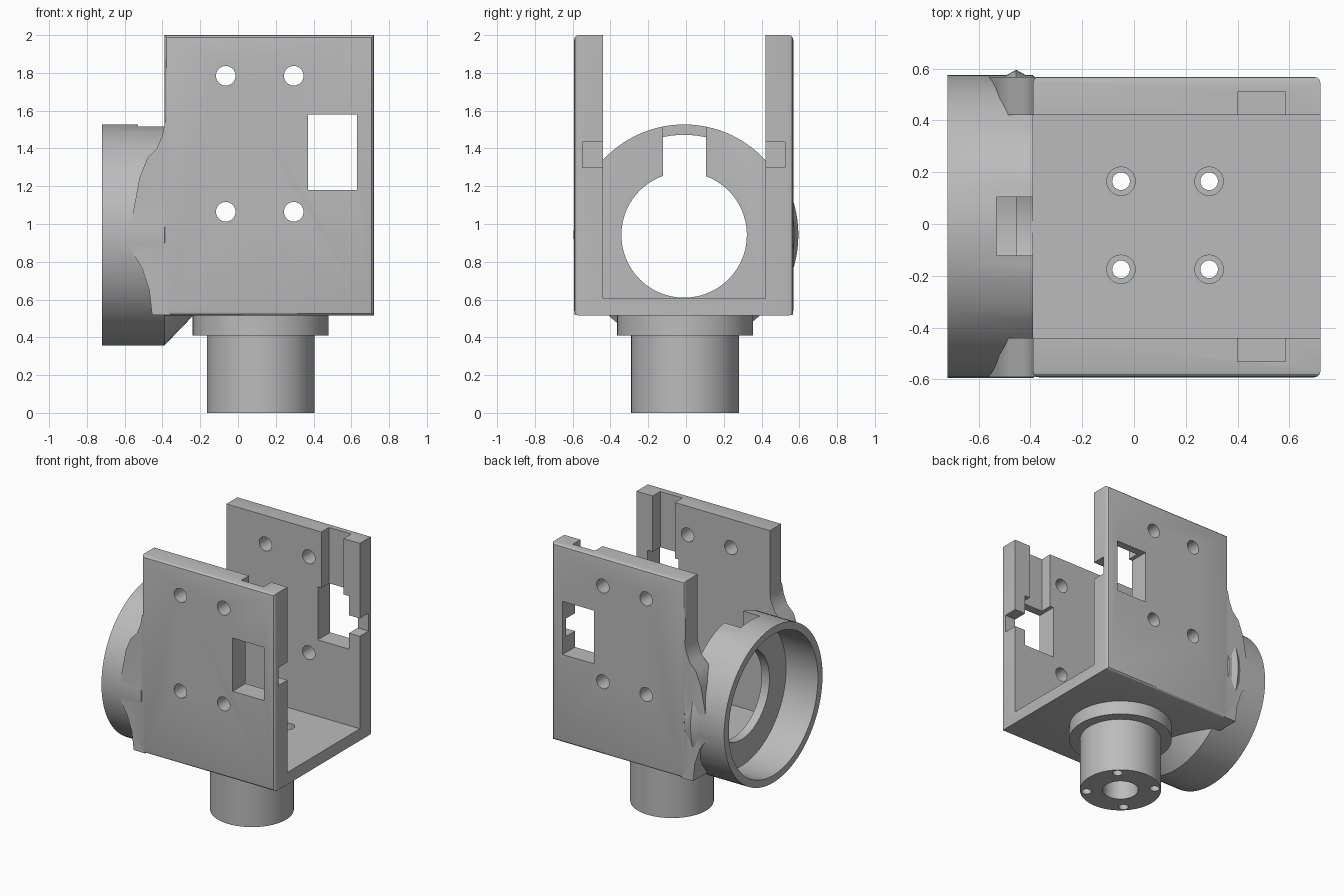
import bpy, bmesh
from math import radians, pi
from mathutils import Matrix, Vector

old = bpy.data.objects.get("Cube")
if old:
    bpy.data.objects.remove(old, do_unlink=True)

# Single plain grey material
grey = bpy.data.materials.new("matte grey")
grey.use_nodes = True
colour = (0.5, 0.5, 0.5, 1)
grey.diffuse_color = colour
grey.node_tree.nodes["Principled BSDF"].inputs["Base Color"].default_value = colour


def finish(bm, name):
    bmesh.ops.recalc_face_normals(bm, faces=bm.faces)
    mesh = bpy.data.meshes.new(name)
    bm.to_mesh(mesh)
    bm.free()
    ob = bpy.data.objects.new(name, mesh)
    bpy.context.collection.objects.link(ob)
    mesh.materials.append(grey)
    return ob


def box(name, x0, x1, y0, y1, z0, z1, bevel=0):
    bm = bmesh.new()
    bmesh.ops.create_cube(bm, size=1)
    lo, hi = Vector((x0, y0, z0)), Vector((x1, y1, z1))
    for v in bm.verts:
        v.co = (lo + hi) / 2 + v.co * (hi - lo)
    if bevel:
        # round only the borders of the two side faces
        edges = [e for e in bm.edges if abs(e.verts[0].co.y - e.verts[1].co.y) < 1e-5]
        bmesh.ops.bevel(bm, geom=edges, offset=bevel, segments=3, profile=0.5, affect='EDGES')
    return finish(bm, name)


def lathe(name, profile, centre, axis, sides=96):
    """Closed solid from (position, radius) pairs along one axis."""
    bm = bmesh.new()
    turn = {'X': Matrix.Rotation(pi / 2, 4, 'Y'), 'Y': Matrix.Rotation(-pi / 2, 4, 'X'),
            'Z': Matrix.Identity(4)}[axis]
    rings = []
    for h, r in profile:
        ring = []
        for i in range(sides):
            p = Matrix.Rotation(2 * pi * i / sides, 4, 'Z') @ Vector((r, 0, h))
            ring.append(bm.verts.new(turn @ p + Vector(centre)))
        rings.append(ring)
    for a, b in zip(rings, rings[1:]):
        for i in range(sides):
            j = (i + 1) % sides
            bm.faces.new((a[i], a[j], b[j], b[i]))
    bm.faces.new(rings[0])
    bm.faces.new(rings[-1])
    return finish(bm, name)


def plate(name, outline, y0, y1):
    bm = bmesh.new()
    face = bm.faces.new([bm.verts.new((x, y0, z)) for x, z in outline])
    out = bmesh.ops.extrude_face_region(bm, geom=[face])["geom"]
    bmesh.ops.translate(bm, vec=(0, y1 - y0, 0),
                        verts=[v for v in out if isinstance(v, bmesh.types.BMVert)])
    return finish(bm, name)


def combine(target, others, op='DIFFERENCE'):
    for other in others:
        mod = target.modifiers.new("cut", 'BOOLEAN')
        mod.operation, mod.solver, mod.object = op, 'EXACT', other
        bpy.context.view_layer.objects.active = target
        bpy.ops.object.modifier_apply(modifier=mod.name)


helpers = []


def keep(ob):
    ob.hide_render = True
    helpers.append(ob)
    return ob


CY, CZ = -0.01, 0.942            # axis of the round collar
IN0, IN1 = -0.44, 0.42           # inner wall planes

# U-shaped bracket, with flared edges leading into the collar
bracket = box("bracket_housing", -0.39, 0.72, -0.592, 0.568, 0.515, 2.0, bevel=0.025)
flare = keep(plate("flare", [(-0.36, 0.517), (-0.455, 0.517), (-0.47, 0.65), (-0.51, 0.77),
                             (-0.56, 0.85), (-0.56, 1.04), (-0.52, 1.25), (-0.48, 1.35),
                             (-0.43, 1.4), (-0.4, 1.47), (-0.385, 1.55), (-0.36, 1.55)],
                   -0.591, 0.567))
combine(bracket, [flare], 'UNION')
combine(bracket, [keep(box("channel", -1, 1, IN0, IN1, 0.605, 2.2))])

# Collar with a conical underside that meets the floor
collar = keep(lathe("collar", [(-0.72, 0.585), (-0.39, 0.585), (-0.24, 0.43)], (0, CY, CZ), 'X'))
combine(collar, [keep(box("collar_trim", -0.39, 0, -0.46, 0.44, 0.575, 2))])
combine(bracket, [collar], 'UNION')

# Small lip on one flank of the collar
lip = keep(lathe("lip", [(-0.52, 0.57), (-0.455, 0.605), (-0.4, 0.575)], (0, CY, CZ), 'X'))
combine(lip, [keep(box("lip_bounds", -0.6, -0.3, 0.53, 0.7, 0.77, 1.12))], 'INTERSECT')
combine(bracket, [lip], 'UNION')

# Bore, through hole and key slot of the collar
cuts = [lathe("bore", [(-1, 0.53), (-0.455, 0.53)], (0, CY, CZ), 'X'),
        lathe("through_hole", [(-0.6, 0.332), (-0.3, 0.332)], (0, CY, CZ), 'X'),
        box("key_slot", -0.53, -0.33, -0.122, 0.105, CZ, 1.7)]

# Side windows and their grooves
cuts.append(box("window", 0.37, 0.63, -1, 1, 1.18, 1.58))
cuts.append(box("vertical_groove", 0.4, 0.585, -0.53, 0.51, 1.5, 2.2))
cuts.append(box("edge_groove", 0.6, 0.9, -0.547, 0.525, 1.3, 1.435))

# Screw holes through both walls
for x in (-0.065, 0.295):
    for z in (1.065, 1.785):
        cuts.append(lathe("wall_hole", [(-1, 0.052), (1, 0.052)], (x, 0, z), 'Y', 32))

# Counterbored screw holes through floor and stem
screws = []
for x in (-0.05, 0.29):
    for y in (-0.175, 0.165):
        screws.append(lathe("screw_hole", [(-0.1, 0.034), (0.45, 0.034), (0.45, 0.055), (0.7, 0.055)],
                            (x, y, 0), 'Z', 32))
for ob in cuts + screws:
    keep(ob)
combine(bracket, cuts + screws)

# Stepped stem with a blind centre hole
stem = lathe("stem", [(0, 0.285), (0.41, 0.285), (0.41, 0.36), (0.55, 0.36)], (0.12, -0.005, 0), 'Z')
centre_hole = keep(lathe("centre_hole", [(-0.1, 0.125), (0.45, 0.125)], (0.12, -0.005, 0), 'Z', 48))
combine(stem, [centre_hole] + screws)

# Remove spent cutters and shade
for ob in helpers:
    bpy.data.objects.remove(ob, do_unlink=True)
for ob in (bracket, stem):
    bpy.ops.object.select_all(action='DESELECT')
    ob.select_set(True)
    bpy.context.view_layer.objects.active = ob
    bpy.ops.object.shade_smooth_by_angle(angle=radians(25))
